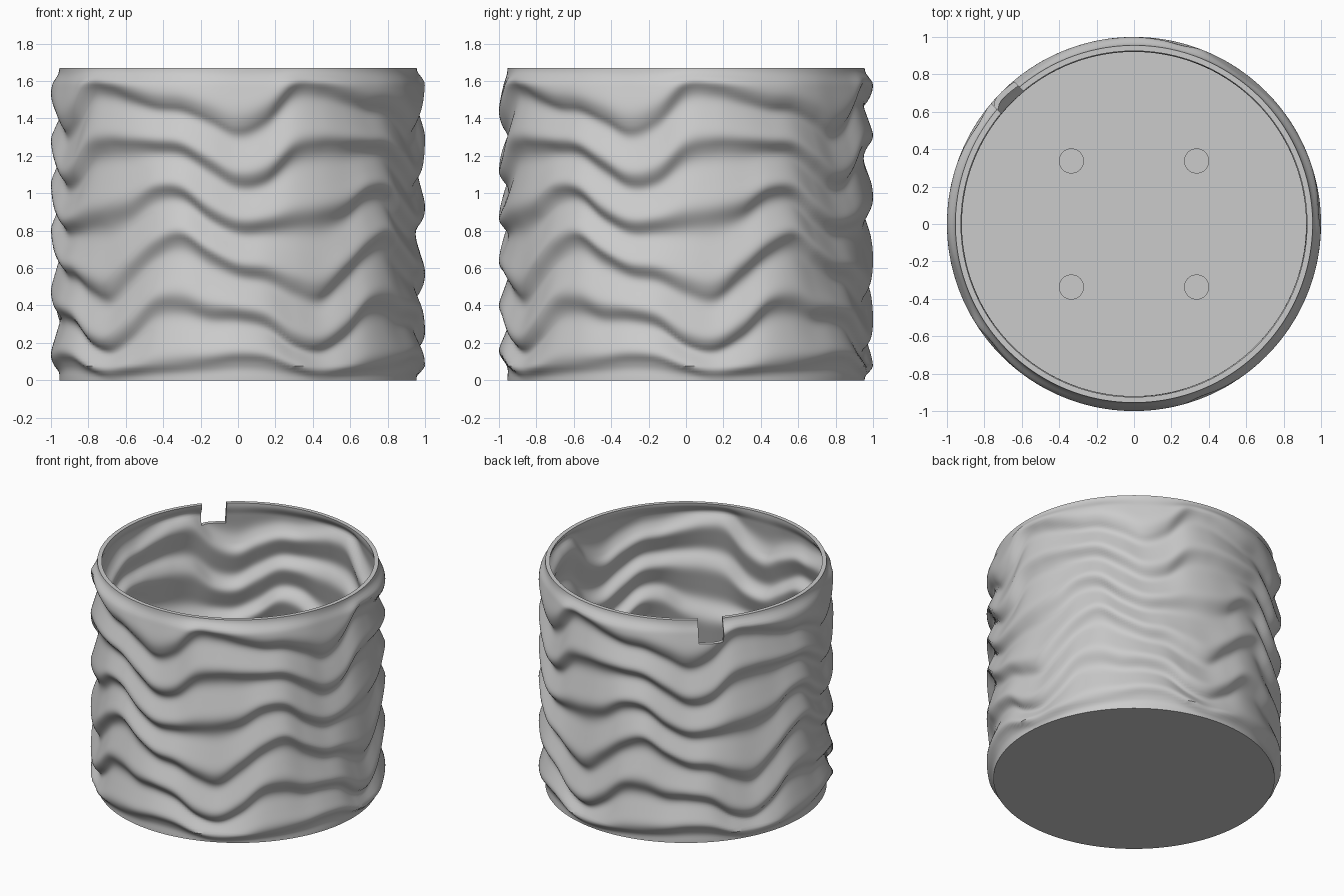
import bpy, bmesh, math
from mathutils import Vector

H, RIM, WALL, FLOOR = 1.67, 0.955, 0.03, 0.06
SEG, ROWS = 320, 110
LOBES = 5

# Heights of the folds across one of five repeating sectors, bottom to top
FOLDS = [
    [-0.27] * 8,
    [0.02, 0.05, 0.07, 0.09, 0.11, 0.10, 0.05, 0.00],
    [0.26, 0.39, 0.405, 0.36, 0.35, 0.315, 0.21, 0.18],
    [0.58, 0.70, 0.755, 0.665, 0.59, 0.565, 0.50, 0.465],
    [0.91, 1.0, 1.0, 0.89, 0.82, 0.825, 0.85, 0.87],
    [1.255, 1.25, 1.235, 1.15, 1.065, 1.09, 1.22, 1.255],
    [1.52, 1.48, 1.465, 1.41, 1.345, 1.41, 1.56, 1.56],
    [1.82] * 8,
]

old = bpy.data.objects.get("Cube")
if old:
    bpy.data.objects.remove(old, do_unlink=True)

grey = bpy.data.materials.new("light_grey")
grey.use_nodes = True
grey.diffuse_color = (0.6, 0.6, 0.6, 1)
grey.node_tree.nodes["Principled BSDF"].inputs["Base Color"].default_value = (0.6, 0.6, 0.6, 1)


def loop_spline(vals, u):
    """Smooth closed curve through the values, u in turns."""
    n = len(vals)
    s = (u % 1.0) * n
    i = int(s)
    f = s - i
    a, b, c, d = (vals[(i + k) % n] for k in (-1, 0, 1, 2))
    return b + 0.5 * f * (c - a + f * (2*a - 5*b + 4*c - d + f * (3*(b - c) + d - a)))


def smooth(t):
    t = max(0.0, min(1.0, t))
    return t * t * (3 - 2 * t)


def radius(z, bands):
    """Outer radius: a skewed wave between neighbouring folds."""
    k = 0
    while k < len(bands) - 2 and z > bands[k + 1]:
        k += 1
    u = 2 * math.pi * (z - bands[k]) / (bands[k + 1] - bands[k])
    wave = 0.975 + 0.025 * math.sin(u + 0.35 * math.sin(u))
    fade = smooth(z / 0.08) * smooth((H - z) / 0.09)
    return RIM + (wave - RIM) * fade


def make_object(name, bm):
    bmesh.ops.recalc_face_normals(bm, faces=bm.faces)
    me = bpy.data.meshes.new(name)
    bm.to_mesh(me)
    bm.free()
    ob = bpy.data.objects.new(name, me)
    bpy.context.collection.objects.link(ob)
    me.materials.append(grey)
    return ob


def activate(ob):
    bpy.ops.object.select_all(action='DESELECT')
    ob.select_set(True)
    bpy.context.view_layer.objects.active = ob


# Pot: outer skin upward, over the rim, inner skin down to the floor
outer = [(H * i / ROWS, 0.0) for i in range(ROWS + 1)]
inner = [(FLOOR + (H - FLOOR) * i / ROWS, WALL) for i in range(ROWS, -1, -1)]
profile = outer + inner
bm = bmesh.new()
columns = []
for s in range(SEG):
    turn = s / SEG
    a = turn * 2 * math.pi
    bands = [loop_spline(f, turn * LOBES + 0.5) for f in FOLDS]
    col = []
    for z, inset in profile:
        r = radius(z, bands) - inset
        col.append(bm.verts.new((r * math.sin(a), -r * math.cos(a), z)))
    columns.append(col)
for s in range(SEG):
    p, q = columns[s], columns[(s + 1) % SEG]
    for i in range(len(profile) - 1):
        bm.faces.new((p[i], q[i], q[i + 1], p[i + 1]))
bm.faces.new([c[0] for c in reversed(columns)])
bm.faces.new([c[-1] for c in columns])
pot = make_object("pot", bm)

# Notch in the rim at the back right
bm = bmesh.new()
bmesh.ops.create_cube(bm, size=1)
bmesh.ops.scale(bm, vec=Vector((0.3, 0.17, 0.33)), verts=bm.verts)
cutter = make_object("notch_cutter", bm)
notch_angle = math.radians(135)
cutter.location = (0.95 * math.cos(notch_angle), 0.95 * math.sin(notch_angle), H)
cutter.rotation_euler.z = notch_angle
cutter.hide_render = True
mod = pot.modifiers.new("notch", 'BOOLEAN')
mod.operation = 'DIFFERENCE'
mod.solver = 'EXACT'
mod.object = cutter
activate(pot)
bpy.ops.object.modifier_apply(modifier=mod.name)
bpy.data.objects.remove(cutter, do_unlink=True)
activate(pot)
bpy.ops.object.shade_smooth_by_angle(angle=math.radians(40))

# Four round pads on the floor
for sx, side in ((-1, "right"), (1, "left")):
    for sy, end in ((-1, "front"), (1, "back")):
        bm = bmesh.new()
        bmesh.ops.create_cone(bm, cap_ends=True, segments=40, radius1=0.067,
                              radius2=0.067, depth=0.03)
        pad = make_object(f"floor_pad_{end}_{side}", bm)
        pad.location = (0.335 * sx, 0.337 * sy, FLOOR)
        activate(pad)
        bpy.ops.object.shade_smooth_by_angle(angle=math.radians(40))
